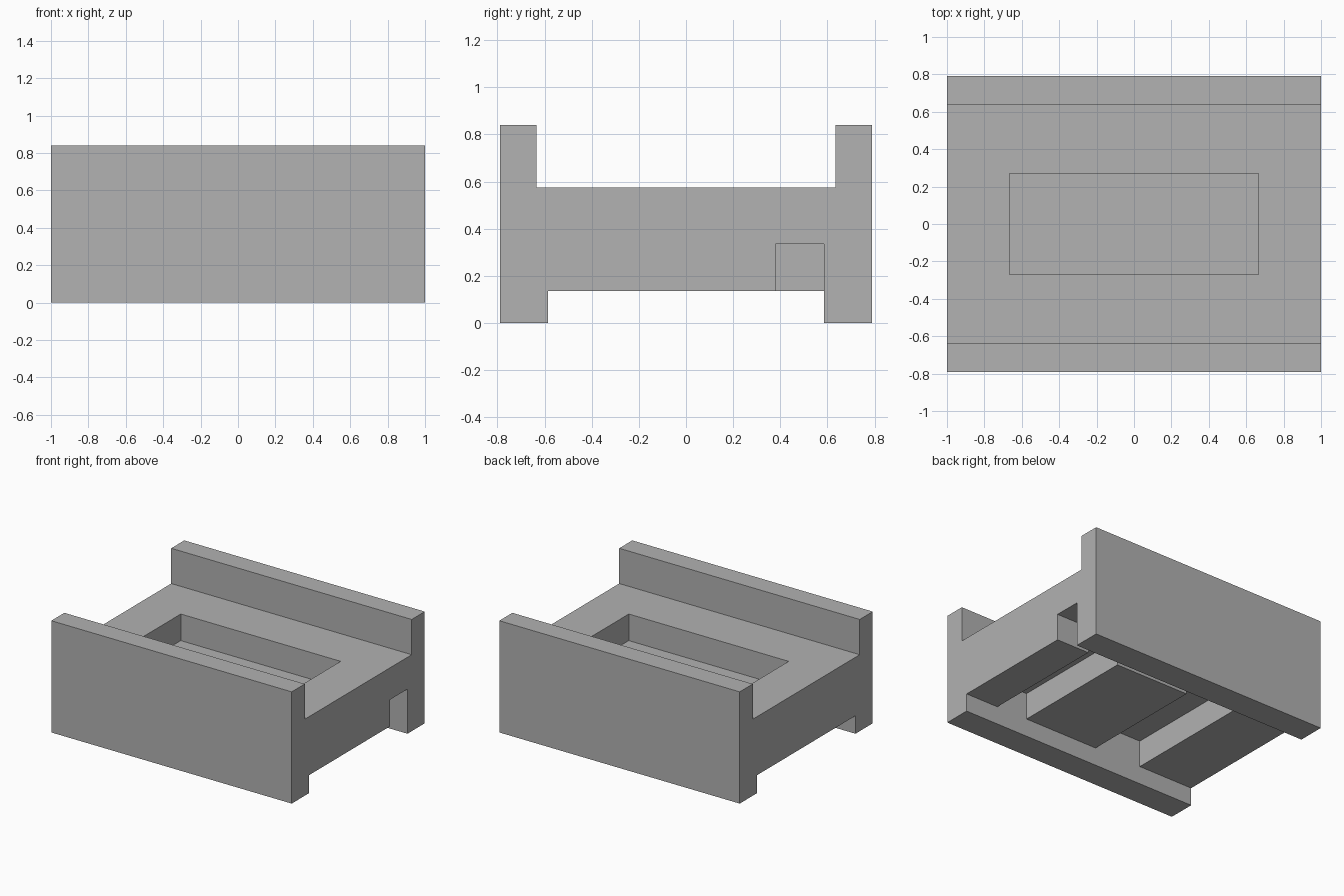
import bpy, bmesh
from mathutils import Vector

if "Cube" in bpy.data.objects:
    bpy.data.objects.remove(bpy.data.objects["Cube"])

grey = bpy.data.materials.new("plain grey")
grey.diffuse_color = (0.445, 0.445, 0.445, 1)
grey.use_nodes = True
grey.node_tree.nodes["Principled BSDF"].inputs["Base Color"].default_value = grey.diffuse_color


def prism(name, outline, push):
    """Extrude a closed outline of 3D points along a vector."""
    bm = bmesh.new()
    face = bm.faces.new([bm.verts.new(p) for p in outline])
    ext = bmesh.ops.extrude_face_region(bm, geom=[face])
    moved = [v for v in ext["geom"] if isinstance(v, bmesh.types.BMVert)]
    bmesh.ops.translate(bm, verts=moved, vec=Vector(push))
    bmesh.ops.recalc_face_normals(bm, faces=bm.faces)
    mesh = bpy.data.meshes.new(name)
    bm.to_mesh(mesh)
    bm.free()
    obj = bpy.data.objects.new(name, mesh)
    bpy.context.collection.objects.link(obj)
    mesh.materials.append(grey)
    return obj


def cut(target, cutter):
    """Subtract the cutter, then discard it."""
    mod = target.modifiers.new("cut", 'BOOLEAN')
    mod.operation = 'DIFFERENCE'
    mod.solver = 'EXACT'
    mod.object = cutter
    bpy.context.view_layer.objects.active = target
    bpy.ops.object.modifier_apply(modifier=mod.name)
    bpy.data.objects.remove(cutter)


# Body: H-shaped profile in the YZ plane, run along X
half = [(0.585, 0.135), (0.585, 0), (0.79, 0), (0.79, 0.84), (0.635, 0.84), (0.635, 0.575)]
profile = half + [(-y, z) for y, z in reversed(half)]
body = prism("channel_block", [(-1, y, z) for y, z in profile], (2, 0, 0))

# Rectangular pocket in the upper deck
pocket = [(-0.665, -0.27), (0.665, -0.27), (0.665, 0.27), (-0.665, 0.27)]
cut(body, prism("pocket_cutter", [(x, y, 0.375) for x, y in pocket], (0, 0, 0.4)))

# Underside: two cross grooves joined by a channel that opens at the right end
near, mid, far = -0.585, 0.38, 0.585
comb = [(-0.542, near), (-0.149, near), (-0.149, mid), (0.467, mid), (0.467, near),
        (0.726, near), (0.726, mid), (1.1, mid), (1.1, far), (-0.542, far)]
cut(body, prism("groove_cutter", [(x, y, 0.08) for x, y in comb], (0, 0, 0.255)))
